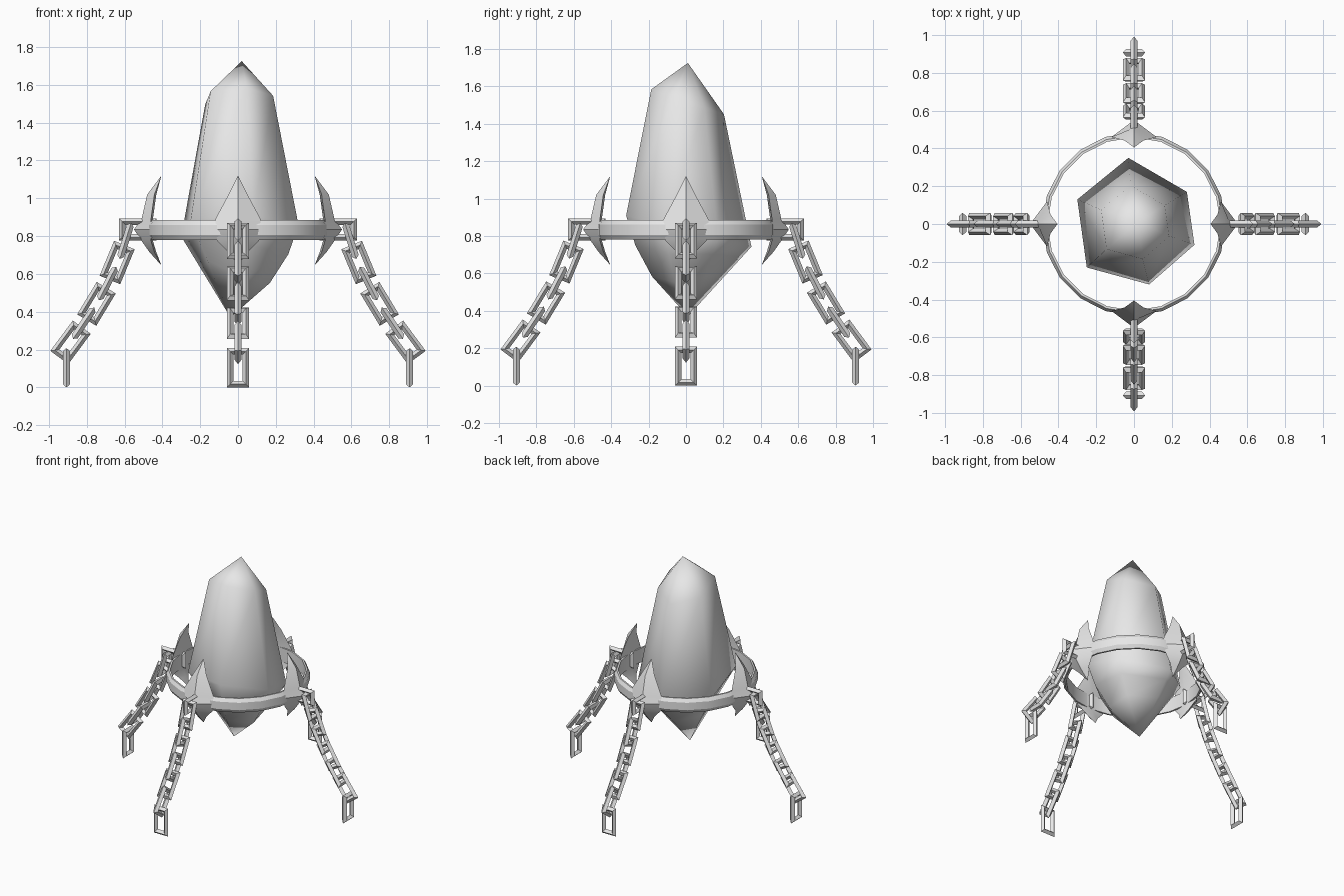
import bpy, bmesh, math
from mathutils import Vector, Matrix

cube = bpy.data.objects.get("Cube")
if cube:
    bpy.data.objects.remove(cube, do_unlink=True)

# One plain grey for everything
grey = bpy.data.materials.new("plain grey")
grey.use_nodes = True
GREY = (0.8, 0.8, 0.8, 1)
grey.diffuse_color = GREY
grey.node_tree.nodes["Principled BSDF"].inputs["Base Color"].default_value = GREY


def add_object(name, bm, smooth_angle=None):
    bmesh.ops.recalc_face_normals(bm, faces=bm.faces)
    mesh = bpy.data.meshes.new(name)
    bm.to_mesh(mesh)
    bm.free()
    mesh.materials.append(grey)
    obj = bpy.data.objects.new(name, mesh)
    bpy.context.collection.objects.link(obj)
    if smooth_angle is not None:
        bpy.ops.object.select_all(action='DESELECT')
        obj.select_set(True)
        bpy.context.view_layer.objects.active = obj
        bpy.ops.object.shade_smooth_by_angle(angle=math.radians(smooth_angle))
    return obj


def bridge(bm, a, b):
    n = len(a)
    for i in range(n):
        j = (i + 1) % n
        bm.faces.new((a[i], a[j], b[j], b[i]))


def fan(bm, ring, tip):
    for i in range(len(ring)):
        bm.faces.new((ring[i], ring[(i + 1) % len(ring)], tip))


# Crystal: irregular hexagon with tilted shoulders and two points
HEX = [(-0.03, 0.35), (0.28, 0.17), (0.32, -0.11), (0.08, -0.32), (-0.25, -0.23), (-0.30, 0.13)]
BOTTOM = Vector((-0.04, 0.01, 0.37))
bm = bmesh.new()
shoulder = [bm.verts.new((x * 0.58, y * 0.58, 1.52 - 0.2 * y)) for x, y in HEX]
waist = [bm.verts.new((x, y, 0.83 - 0.25 * y)) for x, y in HEX]
rings = [shoulder, waist]
for scale, drop in ((0.85, 0.08), (0.58, 0.10)):
    ring = []
    for v, (x, y) in zip(waist, HEX):
        bulge = min(max((x - y) / 0.4, 0), 1)
        p = BOTTOM.lerp(v.co, scale)
        p.z -= drop * bulge
        ring.append(bm.verts.new(p))
    rings.append(ring)
for a, b in zip(rings, rings[1:]):
    bridge(bm, a, b)
fan(bm, shoulder, bm.verts.new((0.02, 0.01, 1.725)))
fan(bm, rings[-1], bm.verts.new(BOTTOM))
add_object("crystal", bm, 75)

# Hoop around the crystal: a thin band with a bevelled outer face
SECTION = [(0.458, 0.885), (0.470, 0.885), (0.485, 0.86), (0.485, 0.805), (0.470, 0.78), (0.458, 0.78)]
SEGMENTS = 20
bm = bmesh.new()
loops = []
for i in range(SEGMENTS):
    a = 2 * math.pi * i / SEGMENTS
    loops.append([bm.verts.new((r * math.cos(a), r * math.sin(a), z)) for r, z in SECTION])
for i in range(SEGMENTS):
    bridge(bm, loops[i], loops[(i + 1) % SEGMENTS])
add_object("hoop", bm, 25)


# Pointed mount: diamond sections of height, outer radius, inner radius, half width
def make_mount(name, turn):
    rows = [(1.02, 0.48, 0.432, 0.05), (0.89, 0.51, 0.45, 0.12), (0.835, 0.55, 0.45, 0.12),
            (0.775, 0.51, 0.45, 0.11), (0.715, 0.468, 0.432, 0.05)]
    bm = bmesh.new()
    rings = []
    for z, outer, inner, w in rows:
        side = inner + 0.01
        rings.append([bm.verts.new(p) for p in
                      ((outer, 0, z), (side, w, z), (inner, 0, z), (side, -w, z))])
    for a, b in zip(rings, rings[1:]):
        bridge(bm, a, b)
    fan(bm, rings[0], bm.verts.new((0.405, 0, 1.12)))
    fan(bm, rings[-1], bm.verts.new((0.405, 0, 0.645)))
    bm.transform(turn)
    add_object(name, bm, 30)


# Chain link: rectangular loop of diamond bar, long axis along "direction"
def make_link(name, centre, direction, in_plane, turn, length=0.20):
    along = Vector((direction[0], 0, direction[1])).normalized()
    across = Vector((0, 1, 0))
    if in_plane:
        across = along.cross(across)
    depth = along.cross(across)
    middle = Vector((centre[0], 0, centre[1]))
    bm = bmesh.new()
    loops = []
    for sa, sc in ((1, 1), (1, -1), (-1, -1), (-1, 1)):
        loop = []
        for inset, d in ((0, 0), (0.017, 0.019), (0.034, 0), (0.017, -0.019)):
            loop.append(bm.verts.new(middle + along * sa * (length / 2 - inset)
                                     + across * sc * (0.059 - inset) + depth * d))
        loops.append(loop)
    for i in range(4):
        bridge(bm, loops[i], loops[(i + 1) % 4])
    bm.transform(turn)
    add_object(name, bm)


# Path followed by each hanging chain, as radius and height
PATH = [Vector(p) for p in ((0.565, 0.87), (0.62, 0.69), (0.70, 0.52), (0.81, 0.34), (0.945, 0.158))]


def along_path(s):
    for a, b in zip(PATH, PATH[1:]):
        step = (b - a).length
        if s <= step or b == PATH[-1]:
            return a.lerp(b, s / step)
        s -= step


TOTAL = sum((b - a).length for a, b in zip(PATH, PATH[1:]))
for side, degrees in (("left", 0), ("back", 90), ("right", 180), ("front", 270)):
    turn = Matrix.Rotation(math.radians(degrees), 4, 'Z')
    make_mount(side + "_mount", turn)
    make_link(side + "_anchor_link", (0.53, 0.835), (1, 0), True, turn)
    for k in range(6):
        s = 0.1 + k * (TOTAL - 0.2) / 5
        start, end = along_path(s - 0.1), along_path(s + 0.1)
        make_link(f"{side}_link_{k + 1}", (start + end) / 2, end - start, k % 2 == 1, turn)
    make_link(side + "_end_link", (0.907, 0.104), (0, -1), False, turn, 0.208)
